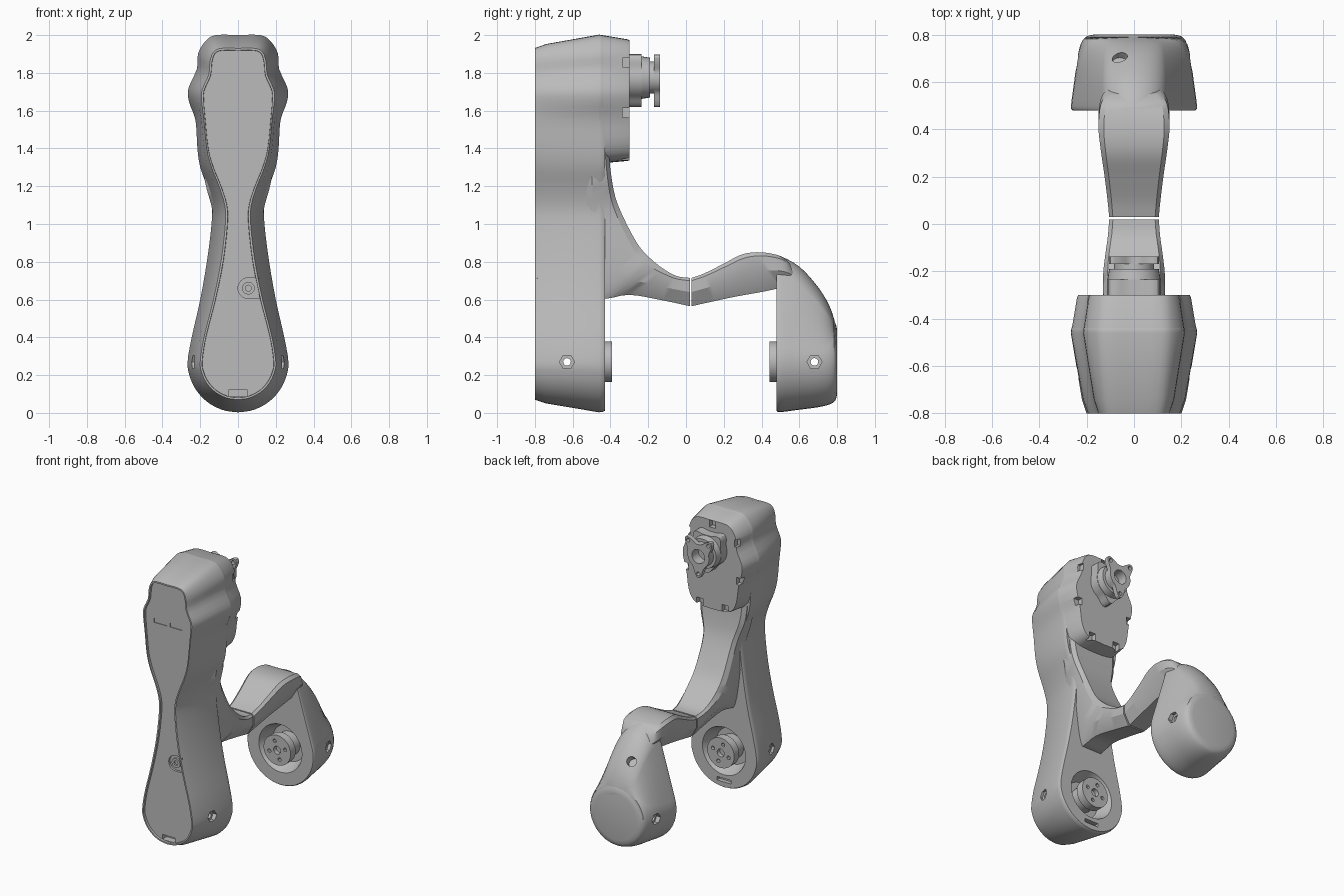
import bpy, bmesh, math
from mathutils import Vector

default_cube = bpy.data.objects.get("Cube")
if default_cube:
    bpy.data.objects.remove(default_cube)

grey = bpy.data.materials.new("plain grey")
grey.use_nodes = True
grey.diffuse_color = (0.5, 0.5, 0.5, 1)
grey.node_tree.nodes["Principled BSDF"].inputs["Base Color"].default_value = grey.diffuse_color


def loft(name, rings):
    """Closed skin through rings that all have the same number of points."""
    bm = bmesh.new()
    loops = [[bm.verts.new(point) for point in ring] for ring in rings]
    count = len(loops[0])
    for first, second in zip(loops, loops[1:]):
        for i in range(count):
            j = (i + 1) % count
            bm.faces.new((first[i], first[j], second[j], second[i]))
    bm.faces.new(loops[0])
    bm.faces.new(loops[-1])
    bmesh.ops.recalc_face_normals(bm, faces=bm.faces)
    mesh = bpy.data.meshes.new(name)
    bm.to_mesh(mesh)
    bm.free()
    mesh.materials.append(grey)
    part = bpy.data.objects.new(name, mesh)
    bpy.context.collection.objects.link(part)
    return part


def tube(name, start, end, radius, end_radius=None, sides=32):
    start, end = Vector(start), Vector(end)
    turn = (end - start).to_track_quat('Z', 'Y')
    rings = []
    for centre, size in ((start, radius), (end, end_radius or radius)):
        angles = [math.tau * i / sides for i in range(sides)]
        rings.append([centre + turn @ Vector((size * math.cos(a), size * math.sin(a), 0)) for a in angles])
    return loft(name, rings)


def box(name, centre, size):
    x, y, z = centre
    w, d, h = (value / 2 for value in size)
    corners = ((-w, -h), (w, -h), (w, h), (-w, h))
    return loft(name, [[(x + u, y + side, z + v) for u, v in corners] for side in (-d, d)])


def cut(part, cutter):
    """Subtract the cutter from the part and discard it."""
    modifier = part.modifiers.new("cut", 'BOOLEAN')
    modifier.object, modifier.solver = cutter, 'EXACT'
    bpy.context.view_layer.objects.active = part
    bpy.ops.object.modifier_apply(modifier=modifier.name)
    bpy.data.objects.remove(cutter)


def smooth_path(points, steps=3):
    """Catmull-Rom resampling of points of any dimension."""
    padded = [points[0], *points, points[-1]]
    result = []
    for a, b, c, d in zip(padded, padded[1:], padded[2:], padded[3:]):
        for k in range(steps):
            t = k / steps
            result.append(tuple(
                q + t * (r - p) / 2 + t * t * (2 * p - 5 * q + 4 * r - s) / 2 + t ** 3 * (3 * (q - r) + s - p) / 2
                for p, q, r, s in zip(a, b, c, d)))
    return result + [tuple(points[-1])]


# Half outlines of the tall housing: widest section and front rim
def foot(radius):
    angles = [math.radians(a) for a in range(-90, 1, 15)]
    return [(radius * math.cos(a), 0.27 + radius * math.sin(a)) for a in angles]


HEAD_WIDE = [(.225, 1.55), (.26, 1.65), (.262, 1.72), (.218, 1.82), (.212, 1.9), (.175, 1.965), (.12, 2), (0, 2)]
HEAD_RIM = [(.18, 1.55), (.192, 1.65), (.19, 1.71), (.155, 1.79), (.148, 1.86), (.13, 1.91), (.09, 1.93), (0, 1.93)]
WIDE = foot(.267) + [(.245, .4), (.2, .6), (.165, .8), (.14, 1), (.14, 1.1), (.165, 1.2), (.2, 1.3), (.215, 1.4)] + HEAD_WIDE
RIM = foot(.2) + [(.18, .4), (.13, .6), (.09, .8), (.067, 1), (.07, 1.1), (.1, 1.2), (.14, 1.3), (.165, 1.4)] + HEAD_RIM
COVER_WIDE = [(0, 1.32), (.1, 1.325), (.17, 1.35), (.21, 1.42)] + HEAD_WIDE
COVER_RIM = [(0, 1.36), (.08, 1.365), (.13, 1.385), (.16, 1.45)] + HEAD_RIM


def outline_ring(rim, wide, y, blend):
    half = smooth_path([tuple(p + blend * (q - p) for p, q in zip(a, b)) for a, b in zip(rim, wide)])
    mirrored = [(-x, z) for x, z in reversed(half[1:-1])]
    return [(x, y, z) for x, z in half + mirrored]


housing = loft("housing", [outline_ring(RIM, WIDE, y, blend) for y, blend in (
    (-.785, -.17), (-.8, -.15), (-.8, 0), (-.74, .3), (-.46, 1), (-.44, .96), (-.43, .88))])
cover = loft("head_cover", [outline_ring(COVER_RIM, COVER_WIDE, y, blend) for y, blend in (
    (-.46, 1), (-.31, .65), (-.3, .58))])


# Curved arms: each station gives the upper point, lower point and half width
def arm(name, stations):
    rings = []
    for y, z, low_y, low_z, width in smooth_path(stations, 4):
        top, low = Vector((0, y, z)), Vector((0, low_y, low_z))
        half = [(.85, 0), (1, .1), (1, .5), (.6, 1)]
        section = half + [(-side, drop) for side, drop in reversed(half)]
        rings.append([top.lerp(low, drop) + Vector((side * width, 0, 0)) for side, drop in section])
    return loft(name, rings)


arm("upper_arm", [
    (-.41, 1.4, -.6, 1.4, .19), (-.395, 1.25, -.6, 1.2, .175), (-.36, 1.1, -.6, 1, .132),
    (-.26, .9, -.55, .75, .13), (-.18, .81, -.46, .61, .13), (-.1, .75, -.3, .625, .12),
    (-.04, .722, -.12, .595, .11), (.02, .715, .02, .565, .105)])
arm("lower_arm", [
    (.03, .715, .03, .565, .105), (.1, .74, .12, .585, .112), (.2, .79, .26, .615, .125),
    (.3, .84, .4, .64, .14), (.4, .85, .5, .66, .15), (.5, .83, .56, .66, .14), (.55, .79, .6, .65, .11)])


# Teardrop pod: big lower circle joined by tangents to a small upper circle
def teardrop(y, radius, top, small):
    centre = top - small
    lean = math.asin(min(1, (radius - small) / (centre - .27)))
    ring = []
    for middle, size, begin, finish in ((.27, radius, math.pi - lean, math.tau + lean),
                                        (centre, small, lean, math.pi - lean)):
        for i in range(25):
            angle = begin + (finish - begin) * i / 24
            ring.append((size * math.cos(angle), y, middle + size * math.sin(angle)))
    return ring


pod = loft("pod", [teardrop(*section) for section in smooth_path([
    (.48, .26, .83, .14), (.5, .266, .83, .14), (.6, .253, .775, .14), (.7, .24, .665, .14),
    (.76, .225, .565, .14), (.79, .205, .475, .135), (.8, .17, .43, .12)])])

# Bearing recesses, output discs and side bolt holes
for part, face, inward, bolt_y in ((housing, -.43, -1, -.63), (pod, .48, 1, .68)):
    cut(part, tube("recess", (0, face - inward * .01, .27), (0, face + inward * .1, .27), .175, .13))
    prefix = part.name
    tube(prefix + "_hub", (0, face, .27), (0, face + inward * .12, .27), .085)
    front = face - inward * .037
    disc = tube(prefix + "_output_disc", (0, front, .27), (0, face + inward * .02, .27), .107, sides=48)
    for i in range(4):
        angle = math.tau * i / 4 + .3
        x, z = .065 * math.cos(angle), .27 + .065 * math.sin(angle)
        cut(disc, tube("hole", (x, front - inward * .01, z), (x, front + inward * .03, z), .013, sides=12))
    cut(disc, tube("hole", (0, front - inward * .01, .27), (0, front + inward * .03, .27), .028))
    cut(part, tube("bore", (-.4, bolt_y, .27), (.4, bolt_y, .27), .02, sides=16))
    for side in (-1, 1):
        cut(part, tube("bolt", (side * .215, bolt_y, .27), (side * .4, bolt_y, .27), .04, sides=6))
cut(pod, tube("cable_hole", (-.06, .68, .62), (-.06, .78, .72), .032))

# Front panel details and the foot slots
for x in (-.065, .06):
    cut(housing, box("slot", (x, -.79, 1.64), (.1, .02, .03)))
cut(housing, box("slot", (0, -.78, .105), (.1, .09, .035)))
cut(housing, box("slot", (0, -.43, .06), (.11, .06, .025)))
cut(housing, tube("pocket", (.055, -.795, .66), (.055, -.77, .66), .055))
cut(housing, box("pocket", (.083, -.78, .66), (.056, .02, .11)))
boss = tube("button_boss", (.055, -.783, .66), (.055, -.765, .66), .033)
cut(boss, tube("hole", (.055, -.8, .66), (.055, -.77, .66), .016, sides=16))

# Screw pockets around the head cover
for x, z in ((0, 1.945), (.2, 1.855), (.215, 1.59), (.1, 1.365)):
    for side in ((-1, 1) if x else (1,)):
        cut(cover, box("screw_pocket", (side * x, -.31, z), (.05, .05, .05)))


# Motor output with three ears
def eared_ring(y, core, ear):
    ring = []
    for i in range(72):
        angle = math.radians(i * 5)
        bump = sum(math.exp(-(math.remainder(angle - math.radians(a), math.tau) / .3) ** 2) for a in (50, 130, 270))
        size = core + ear * bump
        ring.append((size * math.cos(angle), y, 1.775 + size * math.sin(angle)))
    return ring


loft("motor_base", [eared_ring(y, .115, .04) for y in (-.32, -.235)])
collar = tube("motor_collar", (0, -.25, 1.775), (0, -.19, 1.775), .115, .105)
neck = tube("motor_neck", (0, -.2, 1.775), (0, -.15, 1.775), .085)
flange = loft("motor_flange", [eared_ring(y, .085, .07) for y in (-.17, -.138)])
for part in (collar, neck, flange):
    cut(part, tube("bore", (0, -.21, 1.775), (0, -.1, 1.775), .05))
for degrees in (50, 130, 270):
    x, z = .125 * math.cos(math.radians(degrees)), 1.775 + .125 * math.sin(math.radians(degrees))
    cut(flange, tube("hole", (x, -.2, z), (x, -.1, z), .014, sides=12))

# Smooth shading with crisp edges
bpy.ops.object.select_all(action='DESELECT')
for part in bpy.context.collection.objects:
    if part.type == 'MESH' and grey.name in part.data.materials:
        part.select_set(True)
        bpy.context.view_layer.objects.active = part
bpy.ops.object.shade_smooth_by_angle(angle=math.radians(30))
